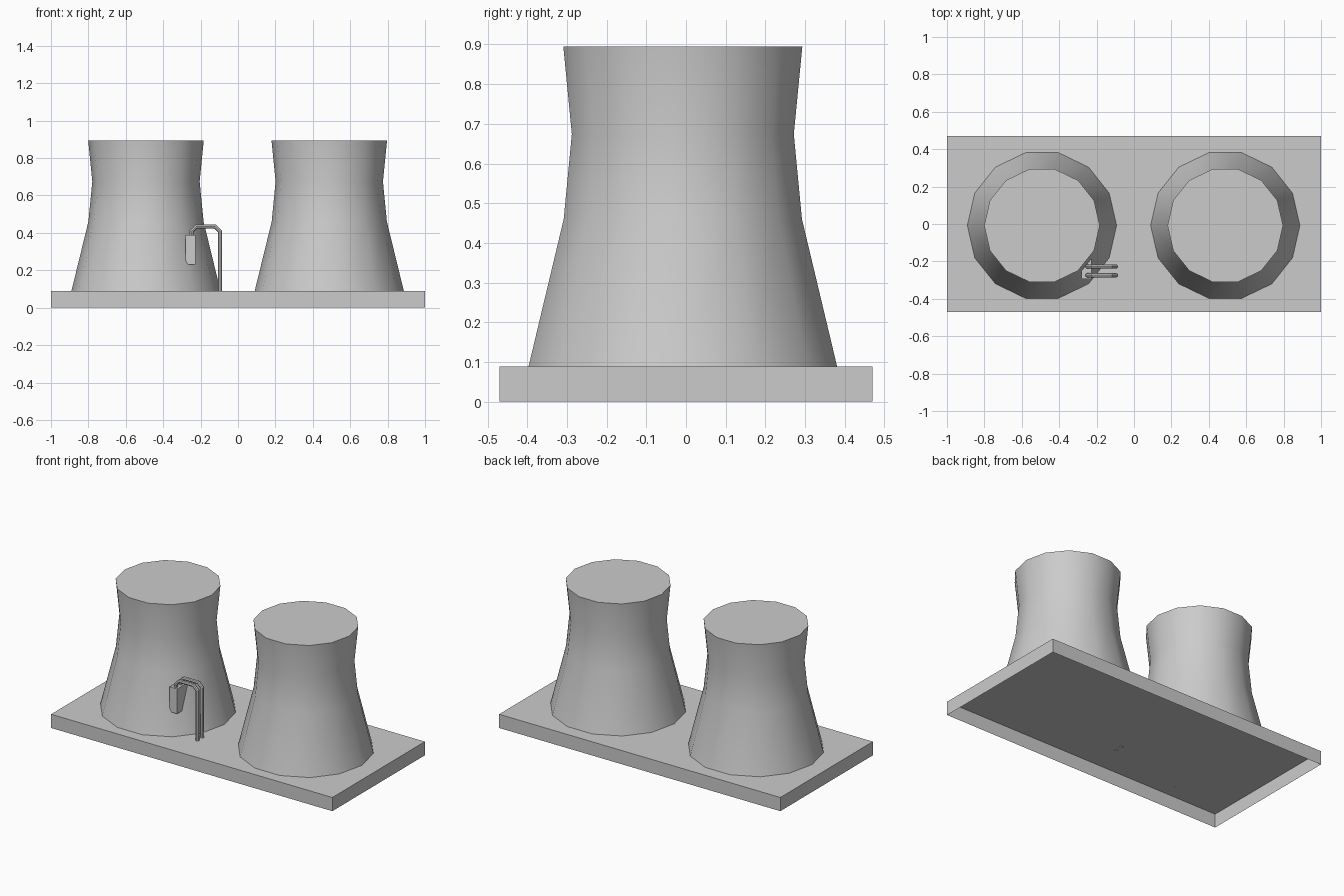
import bpy, bmesh
from math import sin, cos, pi, radians

cube = bpy.data.objects.get("Cube")
if cube:
    bpy.data.objects.remove(cube, do_unlink=True)

concrete = bpy.data.materials.new("concrete_grey")
concrete.use_nodes = True
GREY = (0.6, 0.6, 0.6, 1)
concrete.diffuse_color = GREY
concrete.node_tree.nodes["Principled BSDF"].inputs["Base Color"].default_value = GREY

GROUND = 0.088
SIDES = 14


def add_object(name, bm):
    mesh = bpy.data.meshes.new(name)
    bmesh.ops.recalc_face_normals(bm, faces=bm.faces)
    bm.to_mesh(mesh)
    bm.free()
    mesh.materials.append(concrete)
    obj = bpy.data.objects.new(name, mesh)
    bpy.context.collection.objects.link(obj)
    return obj


def make_current(obj):
    bpy.ops.object.select_all(action='DESELECT')
    obj.select_set(True)
    bpy.context.view_layer.objects.active = obj


def box(name, low, high, open_bottom=False):
    bm = bmesh.new()
    bmesh.ops.create_cube(bm, size=1)
    for v in bm.verts:
        v.co = [(a + b) / 2 + c * (b - a) for a, b, c in zip(low, high, v.co)]
    bm.normal_update()
    if open_bottom:
        under = [f for f in bm.faces if f.normal.z < -0.9]
        bmesh.ops.delete(bm, geom=under, context='FACES_ONLY')
    return add_object(name, bm)


def tower(name, x, y):
    # Waisted shell: rings of radius and height, closed by a flat lid
    profile = [(0.399, GROUND), (0.308, 0.46), (0.287, 0.674), (0.309, 0.895)]
    bm = bmesh.new()
    rings = [[bm.verts.new((x + r * cos(2 * pi * i / SIDES),
                            y + r * sin(2 * pi * i / SIDES), z))
              for i in range(SIDES)] for r, z in profile]
    for low, high in zip(rings, rings[1:]):
        for i in range(SIDES):
            j = (i + 1) % SIDES
            bm.faces.new((low[i], low[j], high[j], high[i]))
    bm.faces.new(rings[-1])
    obj = add_object(name, bm)
    make_current(obj)
    bpy.ops.object.shade_smooth_by_angle(angle=radians(35))


def pipe(name, y):
    # Bent tube from the ground up, across and down into the box
    path = [(-0.096, GROUND - 0.003), (-0.096, 0.408), (-0.122, 0.434),
            (-0.223, 0.434), (-0.249, 0.408), (-0.249, 0.38)]
    curve = bpy.data.curves.new(name, 'CURVE')
    curve.dimensions = '3D'
    curve.bevel_depth = 0.0115
    curve.bevel_resolution = 2
    curve.use_fill_caps = True
    spline = curve.splines.new('POLY')
    spline.points.add(len(path) - 1)
    for point, (x, z) in zip(spline.points, path):
        point.co = (x, y, z, 1)
    curve.materials.append(concrete)
    obj = bpy.data.objects.new(name, curve)
    bpy.context.collection.objects.link(obj)
    make_current(obj)
    bpy.ops.object.convert(target='MESH')
    bpy.ops.object.shade_smooth_by_angle(angle=radians(30))


# Hollow base slab
box("base_slab", (-1, -0.47, 0), (1, 0.47, GROUND), open_bottom=True)

# Pair of cooling towers
for side, x in (("right", -0.492), ("left", 0.488)):
    tower(side + "_tower", x, -0.008)

# Junction box on the tower wall with its two pipes
box("junction_box", (-0.28, -0.294, 0.23), (-0.227, -0.18, 0.39))
for place, y in (("front", -0.274), ("back", -0.227)):
    pipe(place + "_pipe", y)
